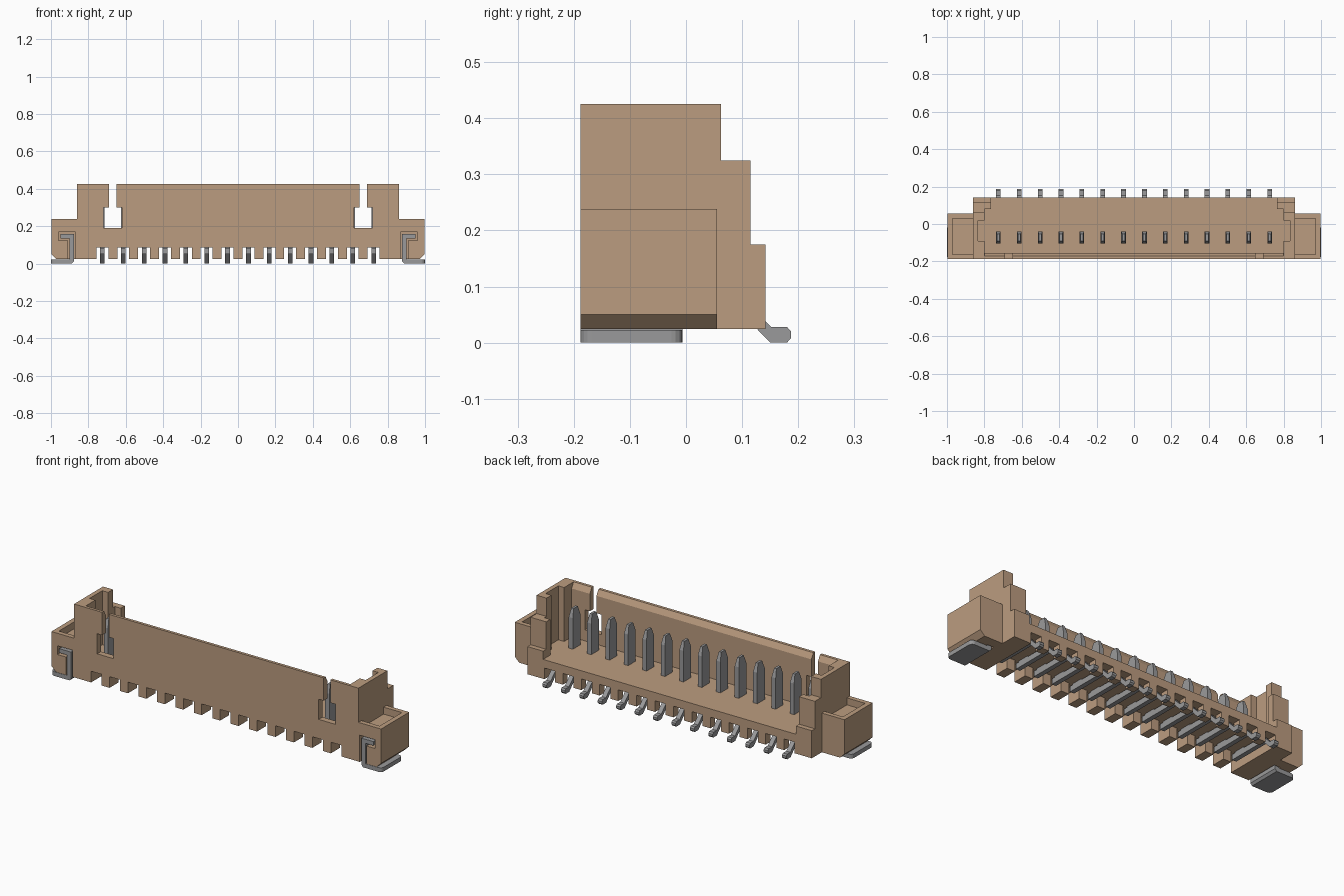
import bpy
import bmesh
from mathutils import Vector

cube = bpy.data.objects.get("Cube")
if cube:
    bpy.data.objects.remove(cube, do_unlink=True)


def material(name, colour):
    mat = bpy.data.materials.new(name)
    mat.use_nodes = True
    mat.diffuse_color = (*colour, 1)
    mat.node_tree.nodes["Principled BSDF"].inputs["Base Color"].default_value = (*colour, 1)
    return mat


TAN = material("tan plastic", (0.50, 0.335, 0.215))
GREY = material("grey metal", (0.32, 0.32, 0.325))


def make_object(name, bm, mat):
    bmesh.ops.recalc_face_normals(bm, faces=bm.faces)
    mesh = bpy.data.meshes.new(name)
    bm.to_mesh(mesh)
    bm.free()
    mesh.materials.append(mat)
    obj = bpy.data.objects.new(name, mesh)
    bpy.context.scene.collection.objects.link(obj)
    return obj


def add_loft(bm, a, b):
    """Join two matching outlines with side faces and close both ends."""
    a = [bm.verts.new(p) for p in a]
    b = [bm.verts.new(p) for p in b]
    bm.faces.new(a)
    bm.faces.new(b[::-1])
    for i in range(len(a)):
        j = (i + 1) % len(a)
        bm.faces.new((a[i], b[i], b[j], a[j]))


def add_prism(bm, profile, axis, lo, hi):
    """Extrude a profile, given as (x, z) along y or (y, z) along x."""
    def place(t):
        return [Vector((t, p, q) if axis == "x" else (p, t, q)) for p, q in profile]
    add_loft(bm, place(lo), place(hi))


def prism(name, profile, axis, lo, hi, mat):
    bm = bmesh.new()
    add_prism(bm, profile, axis, lo, hi)
    return make_object(name, bm, mat)


def rect(a, b, c, d):
    return [(a, c), (b, c), (b, d), (a, d)]


def combine(target, other, operation):
    mod = target.modifiers.new("shape", "BOOLEAN")
    mod.operation = operation
    mod.solver = "EXACT"
    mod.object = other
    bpy.context.view_layer.update()
    graph = bpy.context.evaluated_depsgraph_get()
    mesh = bpy.data.meshes.new_from_object(target.evaluated_get(graph))
    target.modifiers.clear()
    target.data = mesh
    bpy.data.objects.remove(other, do_unlink=True)


def cut(x0, x1, y0, y1, z0, z1):
    cutter = prism("cutter", rect(min(x0, x1), max(x0, x1), z0, z1), "y", y0, y1, TAN)
    combine(housing, cutter, "DIFFERENCE")


PITCH = 1.45 / 13
PINS = [-0.725 + i * PITCH for i in range(14)]
BASE = 0.024
FLOOR = 0.13

# Housing: stepped end profile run along the whole length
housing = prism("housing", [(-0.188, BASE), (0.142, BASE), (0.142, 0.175), (0.115, 0.175),
                            (0.115, 0.325), (0.062, 0.325), (0.062, 0.425), (-0.188, 0.425)],
                "x", -0.86, 0.86, TAN)

# Cavity with its opening at the back and a chamfered front wall
cavity = [(-0.155, FLOOR), (0.08, FLOOR), (0.08, 0.5), (-0.172, 0.5), (-0.172, 0.425), (-0.155, 0.395)]
combine(housing, prism("cutter", cavity, "x", -0.80, 0.80, TAN), "DIFFERENCE")
cut(-0.765, 0.765, 0.05, 0.2, FLOOR, 0.5)
cut(-0.835, 0.835, -0.09, 0.02, FLOOR, 0.5)

for s in (-1, 1):
    # Ear with a shallow pocket in its top
    ear = [(0.84, BASE), (0.97, BASE), (0.997, 0.05), (0.997, 0.238), (0.84, 0.238)]
    combine(housing, prism("ear", [(s * x, z) for x, z in ear], "y", -0.188, 0.055, TAN), "UNION")
    cut(s * 0.86, s * 0.97, -0.162, 0.03, 0.2, 0.3)
    # Slot that holds the solder tab
    cut(s * 0.868, s * 0.908, -0.3, 0.0, -0.1, 0.17)
    cut(s * 0.89, s * 0.96, -0.3, 0.0, 0.122, 0.17)
    # Latch slot and window in the front wall
    cut(s * 0.65, s * 0.69, -0.3, -0.14, 0.25, 0.5)
    cut(s * 0.62, s * 0.72, -0.3, -0.14, 0.19, 0.30)

# Underside: channels for the contacts and a recess between front and back teeth
for x in PINS:
    cut(x - 0.032, x + 0.032, -0.3, 0.3, -0.1, 0.085)
cut(-0.757, 0.757, -0.11, 0.10, -0.1, 0.085)

# Contacts: slanted tail with foot, and a post with a blunt tapered tip
TAIL = [(-0.125, 0.05), (0.102, 0.05), (0.15, 0.0), (0.18, 0.0), (0.187, 0.008),
        (0.187, 0.02), (0.18, 0.028), (0.152, 0.028), (0.1, 0.08), (-0.125, 0.08)]


def post_outline(x, scale, z):
    return [Vector((x + 0.0125 * scale * i, -0.0725 + 0.0325 * scale * j, z))
            for i, j in ((-1, -1), (1, -1), (1, 1), (-1, 1))]


for i, x in enumerate(PINS):
    bm = bmesh.new()
    add_prism(bm, TAIL, "x", x - 0.0125, x + 0.0125)
    add_loft(bm, post_outline(x, 1, 0.07), post_outline(x, 1, 0.3))
    add_loft(bm, post_outline(x, 1, 0.3), post_outline(x, 0.55, 0.345))
    make_object(f"contact_{i + 1}", bm, GREY)

# Solder tabs: hooked strip with a flat foot turned outward and rounded at its corners
HOOK = [(1.0, 0.0), (1.0, 0.023), (0.902, 0.023), (0.902, 0.135), (0.95, 0.135),
        (0.95, 0.157), (0.878, 0.157), (0.878, 0.012), (0.888, 0.0)]
for side, s in (("left", 1), ("right", -1)):
    bm = bmesh.new()
    add_prism(bm, [(s * x, z) for x, z in HOOK], "y", -0.188, -0.006)
    corners = [e for e in bm.edges if all(abs(v.co.x) > 0.99 for v in e.verts)
               and abs(e.verts[0].co.y - e.verts[1].co.y) < 0.001]
    bmesh.ops.bevel(bm, geom=corners, offset=0.02, segments=4, profile=0.5, affect="EDGES")
    make_object(f"solder_tab_{side}", bm, GREY)
